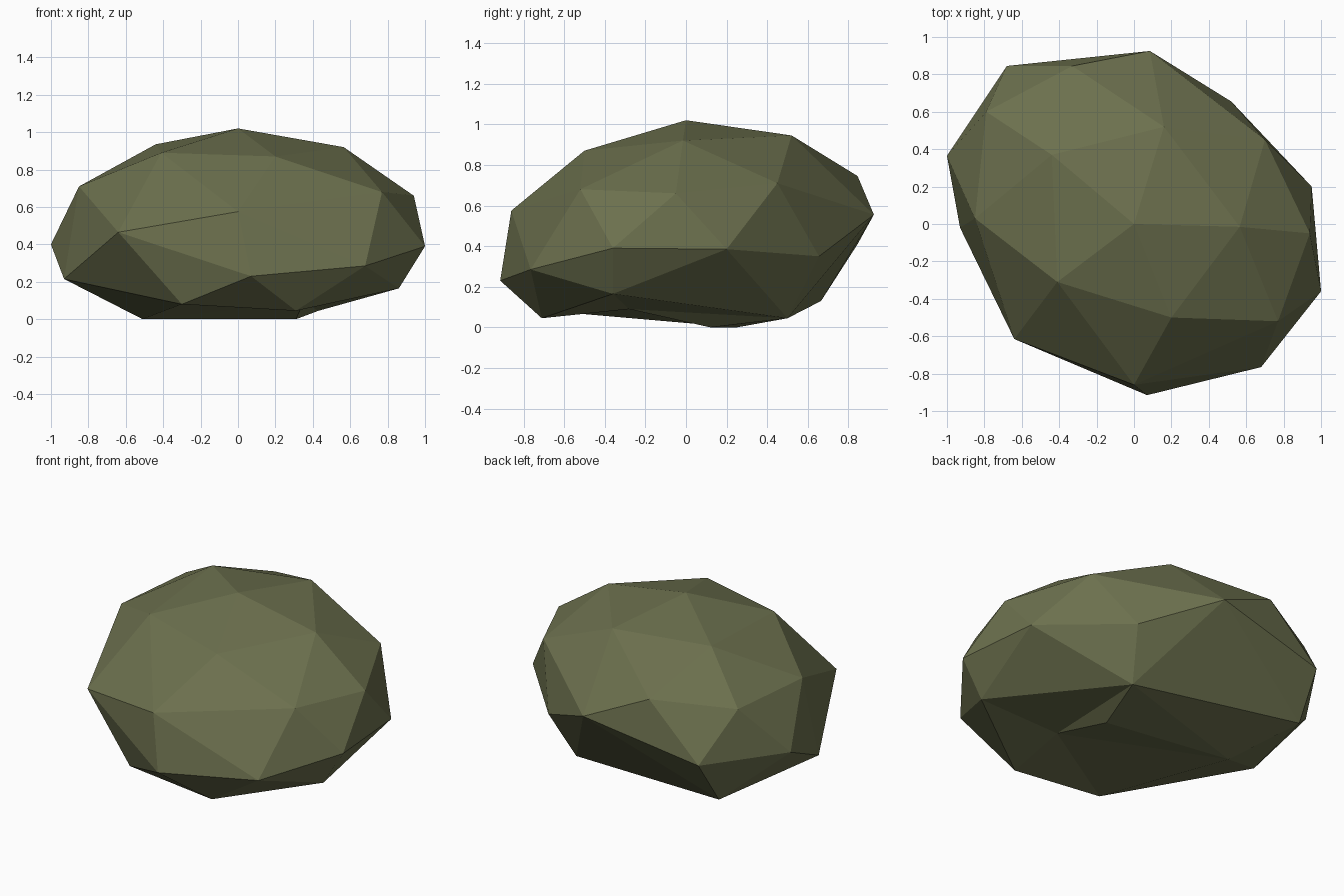
import bpy, bmesh

if "Cube" in bpy.data.objects:
    bpy.data.objects.remove(bpy.data.objects["Cube"])

# Corner points of the faceted boulder, ring by ring
crown = [(0, 0, 1.02), (.565, -.015, .92), (.20, -.50, .87), (-.41, -.31, .89),
         (-.44, .37, .935), (.16, .52, .945)]
shoulder = [(.94, -.05, .66), (.77, -.52, .68), (.70, .45, .71), (0, -.86, .575),
            (-.64, -.615, .465), (-.85, .03, .71), (-.79, .60, .71), (-.33, .845, .745)]
waist = [(.085, .925, .555), (.95, .20, .385), (1, -.36, .39), (.68, -.765, .285),
         (.07, -.915, .23), (.52, .655, .35), (-1, .365, .40), (-.93, -.02, .215),
         (-.68, .845, .41)]
foot = [(.86, -.36, .165), (-.30, -.67, .08), (.31, -.71, .045), (.43, .50, .045),
        (-.70, .665, .13), (-.51, .25, 0), (.31, .12, 0)]

# Wrap the points in a faceted skin
bm = bmesh.new()
for p in crown + shoulder + waist + foot:
    bm.verts.new(p)
dent = bm.verts.new((.35, -.28, -.02))
res = bmesh.ops.convex_hull(bm, input=bm.verts)
loose = [v for v in bm.verts if not v.link_faces]
bmesh.ops.delete(bm, geom=loose, context='VERTS')

# Push the hollow into the underside
if dent.is_valid:
    dent.co.z = .09
bmesh.ops.recalc_face_normals(bm, faces=bm.faces)

mesh = bpy.data.meshes.new("boulder")
bm.to_mesh(mesh)
bm.free()
boulder = bpy.data.objects.new("boulder", mesh)
bpy.context.collection.objects.link(boulder)

# Mossy stone colour
stone = bpy.data.materials.new("mossy_stone")
stone.diffuse_color = (.150, .163, .076, 1)
stone.use_nodes = True
stone.node_tree.nodes["Principled BSDF"].inputs["Base Color"].default_value = stone.diffuse_color
mesh.materials.append(stone)
